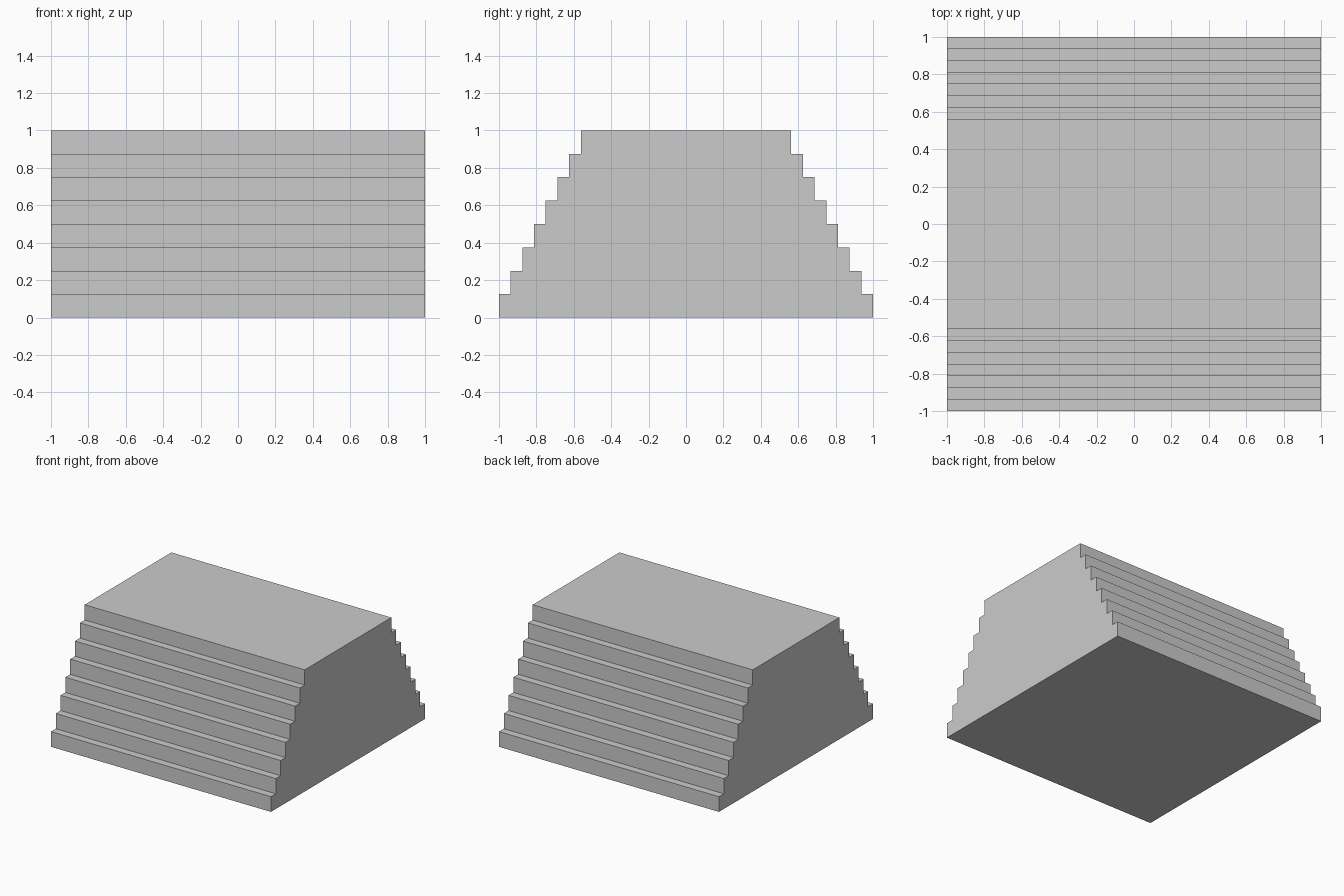
import bpy
import bmesh

if "Cube" in bpy.data.objects:
    bpy.data.objects.remove(bpy.data.objects["Cube"])

STEPS = 8
RISE = 1.0 / STEPS
TREAD = 0.0625

# Stepped half profile in (y, z), from the base up to the top
right = []
for i in range(STEPS):
    y = 1.0 - i * TREAD
    right += [(y, i * RISE), (y, (i + 1) * RISE)]

# Mirror it to close the full outline
profile = right + [(-y, z) for y, z in reversed(right)]

# Extrude the outline along x
bm = bmesh.new()
end = bm.faces.new([bm.verts.new((-1, y, z)) for y, z in profile])
side = bmesh.ops.extrude_face_region(bm, geom=[end], use_keep_orig=True)
moved = [g for g in side["geom"] if isinstance(g, bmesh.types.BMVert)]
bmesh.ops.translate(bm, verts=moved, vec=(2, 0, 0))
bmesh.ops.recalc_face_normals(bm, faces=bm.faces)

mesh = bpy.data.meshes.new("stepped_block")
bm.to_mesh(mesh)
bm.free()
block = bpy.data.objects.new("stepped_block", mesh)
bpy.context.collection.objects.link(block)
